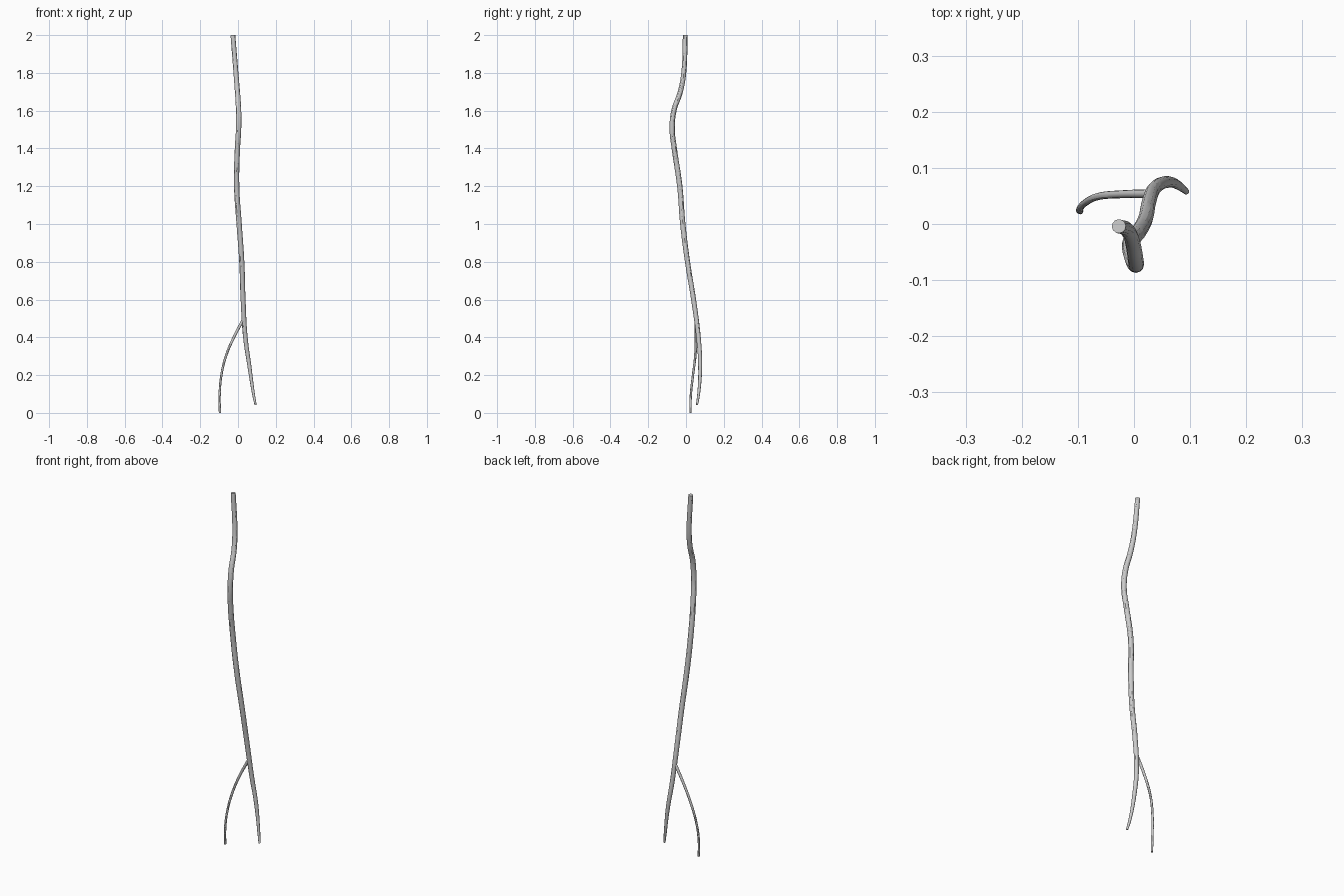
import bpy


def tube(name, points):
    """Smooth tapered tube through (x, y, z, radius) points."""
    curve = bpy.data.curves.new(name, 'CURVE')
    curve.dimensions = '3D'
    curve.resolution_u = 8
    curve.bevel_depth = 1.0
    curve.bevel_resolution = 4
    curve.use_fill_caps = True
    spline = curve.splines.new('BEZIER')
    spline.bezier_points.add(len(points) - 1)
    for bp, (x, y, z, r) in zip(spline.bezier_points, points):
        bp.co = (x, y, z)
        bp.radius = r
        bp.handle_left_type = bp.handle_right_type = 'AUTO'
    obj = bpy.data.objects.new(name, curve)
    bpy.context.collection.objects.link(obj)
    bpy.ops.object.select_all(action='DESELECT')
    obj.select_set(True)
    bpy.context.view_layer.objects.active = obj
    bpy.ops.object.convert(target='MESH')
    bpy.ops.object.shade_smooth_by_angle()
    return bpy.context.object


# Long wavy main stem, tapering to its lower tip
tube("main_stem", [
    (-0.027, -0.004, 2.0, 0.0125),
    (-0.011, -0.012, 1.8, 0.013),
    (-0.003, -0.030, 1.7, 0.0135),
    (0.003, -0.064, 1.6, 0.014),
    (0.003, -0.073, 1.5, 0.014),
    (-0.003, -0.062, 1.4, 0.014),
    (-0.007, -0.033, 1.2, 0.014),
    (0.006, -0.017, 1.0, 0.014),
    (0.020, 0.008, 0.8, 0.0135),
    (0.027, 0.040, 0.6, 0.013),
    (0.039, 0.066, 0.4, 0.012),
    (0.060, 0.075, 0.25, 0.0105),
    (0.082, 0.067, 0.1, 0.0075),
    (0.093, 0.058, 0.042, 0.0055),
])

# Thin side branch splitting off and turning straight down
tube("side_branch", [
    (0.031, 0.054, 0.50, 0.008),
    (-0.022, 0.053, 0.40, 0.007),
    (-0.064, 0.049, 0.30, 0.0065),
    (-0.088, 0.037, 0.20, 0.006),
    (-0.097, 0.026, 0.10, 0.006),
    (-0.096, 0.023, 0.0, 0.0058),
])
